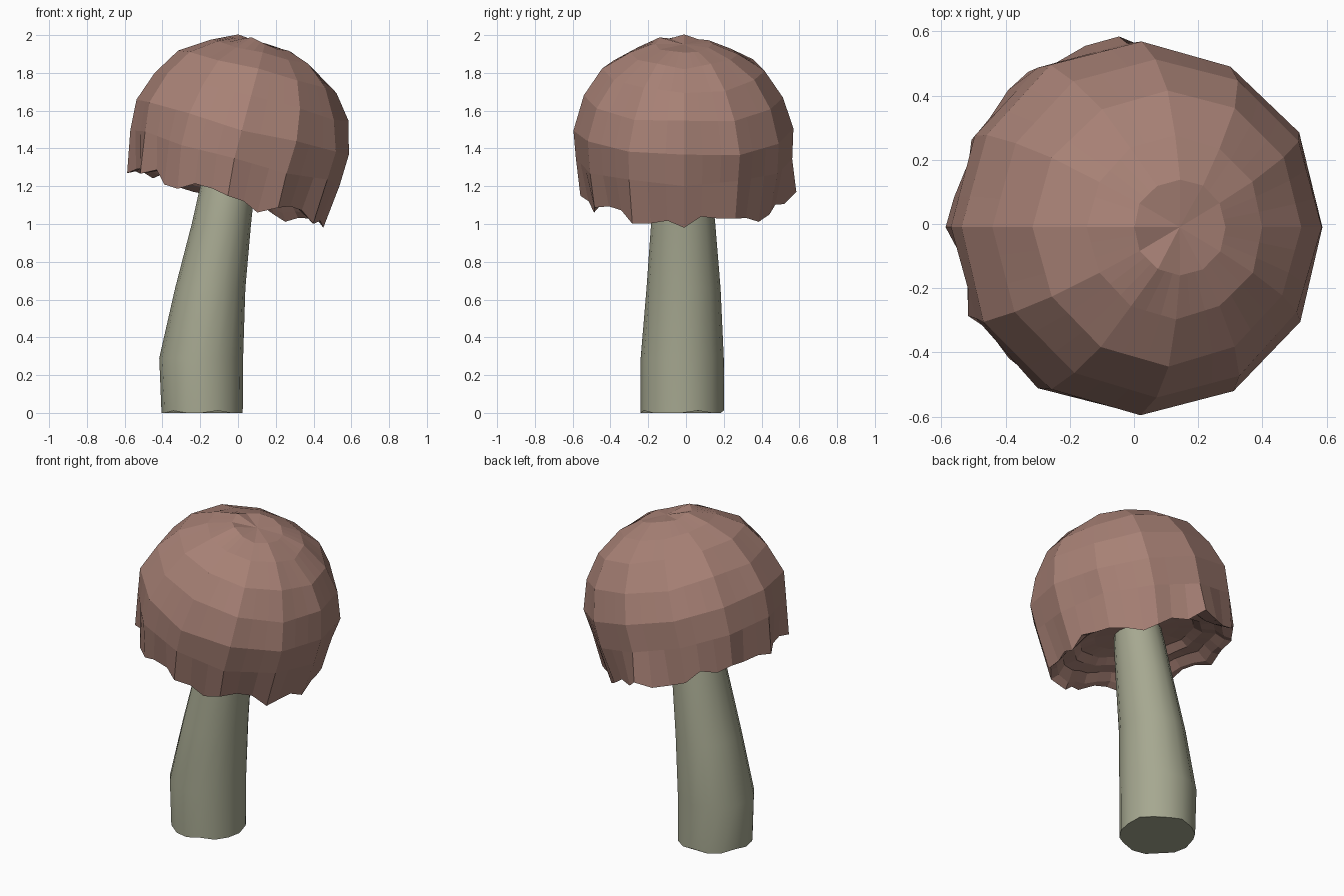
import bpy, bmesh, random
from math import sin, cos, pi, radians
from mathutils import Matrix, Vector

if "Cube" in bpy.data.objects:
    bpy.data.objects.remove(bpy.data.objects["Cube"])

random.seed(7)


def material(name, colour):
    m = bpy.data.materials.new(name)
    m.diffuse_color = (*colour, 1)
    m.use_nodes = True
    m.node_tree.nodes["Principled BSDF"].inputs["Base Color"].default_value = m.diffuse_color
    return m


def skin(name, rings, mat, matrix=Matrix(), start=None, end=None):
    """Join equal-sized rings of points with quads; close each end with a point or a face."""
    bm = bmesh.new()
    loops = [[bm.verts.new(p) for p in ring] for ring in rings]
    n = len(loops[0])
    for a, b in zip(loops, loops[1:]):
        for i in range(n):
            j = (i + 1) % n
            bm.faces.new((a[i], a[j], b[j], b[i]))
    for loop, tip in ((loops[0], start), (loops[-1], end)):
        if tip is None:
            bm.faces.new(loop)
        else:
            v = bm.verts.new(tip)
            for i in range(n):
                bm.faces.new((loop[i], loop[(i + 1) % n], v))
    bmesh.ops.recalc_face_normals(bm, faces=bm.faces)
    bm.transform(matrix)
    me = bpy.data.meshes.new(name)
    bm.to_mesh(me)
    bm.free()
    me.materials.append(mat)
    ob = bpy.data.objects.new(name, me)
    bpy.context.collection.objects.link(ob)
    return ob


# Stem: leaning tapered tube, (z, centre x, centre y, radius x, radius y)
STEM = [(0.0, -0.19, -0.02, 0.215, 0.22), (0.29, -0.195, -0.02, 0.222, 0.22),
        (0.66, -0.147, -0.013, 0.186, 0.196), (1.0, -0.088, -0.015, 0.157, 0.17),
        (1.2, -0.055, -0.015, 0.145, 0.15), (1.3, -0.035, -0.01, 0.135, 0.135)]
N = 16
rings = []
for k, (z, cx, cy, rx, ry) in enumerate(STEM):
    rings.append([Vector((cx + rx * cos(2 * pi * i / N), cy + ry * sin(2 * pi * i / N),
                          0.012 * (i % 3 == 1) if k == 0 else z)) for i in range(N)])
stem = skin("stem", rings, material("stem_green", (0.38, 0.39, 0.28)))
bpy.context.view_layer.objects.active = stem
stem.select_set(True)
bpy.ops.object.shade_smooth_by_angle(angle=radians(40))

# Cap: twelve-sided dome with faceted rings, split in three per side for the torn rim
SIDES, SPLIT = 12, 3
DOME = [(0.15, 0.555), (0.285, 0.50), (0.43, 0.405), (0.53, 0.26), (0.583, 0.09), (0.577, -0.07)]


def ring12(r, z, wobble, shift=0.0):
    """A twelve-sided ring with jittered corners, each side split evenly."""
    pts = []
    for i in range(SIDES):
        a = 2 * pi * i / SIDES
        q = r * (1 + random.uniform(-wobble, wobble))
        pts.append(Vector((q * cos(a) + shift, q * sin(a), z + random.uniform(-wobble, wobble))))
    return [pts[i].lerp(pts[(i + 1) % SIDES], s / SPLIT) for i in range(SIDES) for s in range(SPLIT)]


rings = [ring12(r, z, 0.014) for r, z in DOME]

# Torn rim, flaring a little at the back
rim = ring12(0.542, -0.28, 0.012, 0.018)
for i, p in enumerate(rim):
    flare = 1.07 if 9 <= i <= 13 else 1.0
    k = flare * random.uniform(0.965, 1.02)
    p.x *= k
    p.y *= k
    p.z += random.uniform(-0.045, 0.035)
rings.append(rim)

# Shallow hollow underside, stepped inwards towards the stem
for r, z, dip in ((0.50, -0.26, 0.6), (0.455, -0.215, 0.3), (0.38, -0.2, 0.1),
                  (0.34, -0.16, 0), (0.25, -0.15, 0)):
    ring = ring12(r, z, 0.006, 0.012)
    for p, e in zip(ring, rim):
        p.z += dip * (e.z + 0.28)
    rings.append(ring)

tilt = Matrix.Translation((0, -0.01, 1.42)) @ Matrix.Rotation(radians(15), 4, 'Y')
skin("cap", rings, material("cap_brown", (0.39, 0.22, 0.18)), tilt,
     start=(0, 0, 0.55), end=(0, 0, -0.14))
